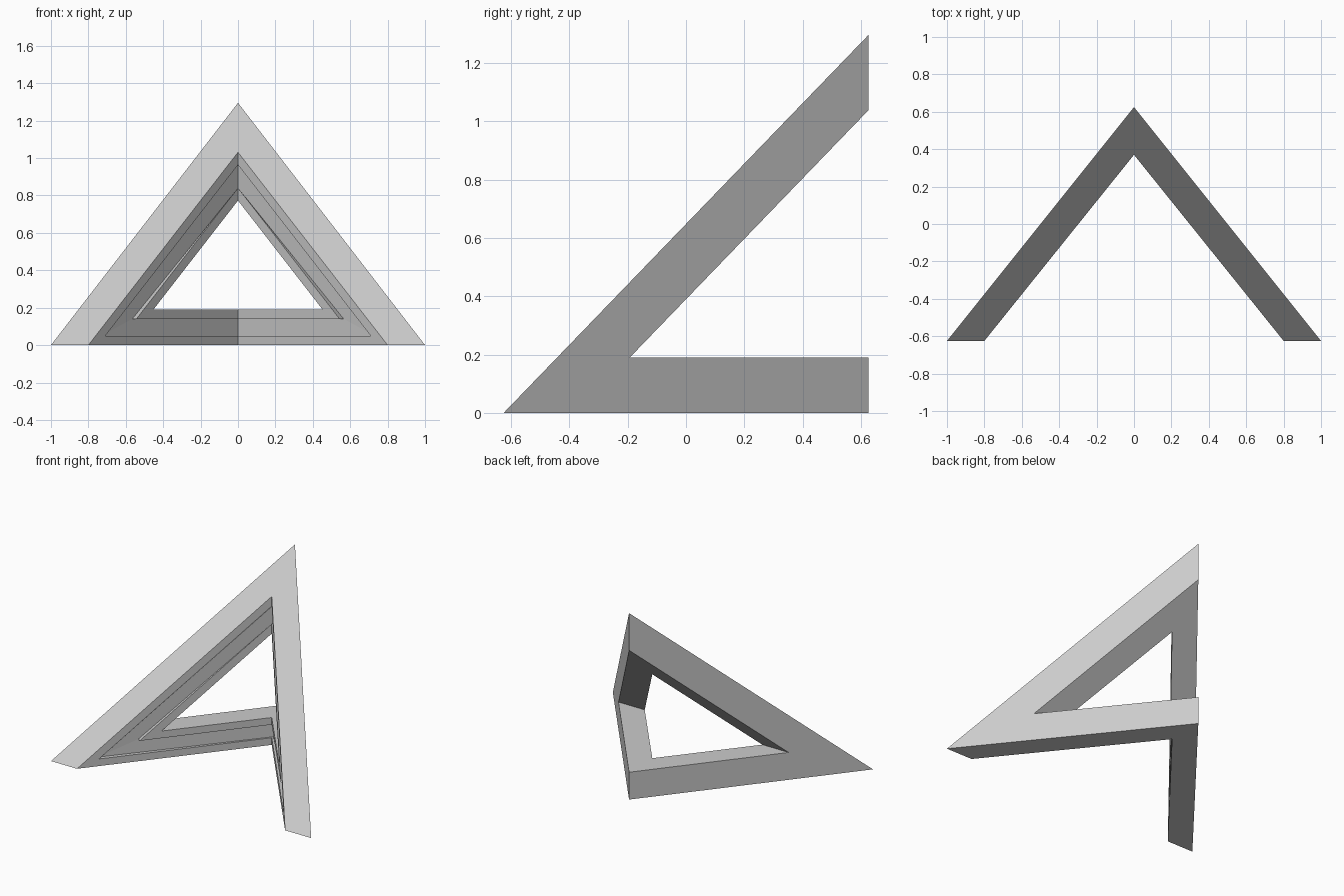
import bpy, bmesh

if "Cube" in bpy.data.objects:
    bpy.data.objects.remove(bpy.data.objects["Cube"])

Y0, Y1, YI = -0.625, 0.625, 0.37       # front tips, outer ridge, inner ridge
SLOPE = 1.295 / 1.25                   # slope of the raised bars
BAR, DROP = 0.19, 0.258                # bar heights: lower bar, raised bar
CORNER = Y0 + (BAR + DROP) / SLOPE     # y where the two bars part


def outer_x(y):
    return (Y1 - y) / (Y1 - Y0)


def inner_x(y):
    return 0.8 * (YI - y) / (YI - Y0)


def v_loop(face_x, y_end, a=0.0, b=1.0):
    """V-shaped outline on one wall, spanning fractions a..b of the bar width."""
    def edge(t):
        return Y0 + t * (CORNER - Y0), t * BAR
    top = SLOPE * (y_end - Y0)
    yz = [edge(a), (y_end, top - a * DROP), (y_end, top - b * DROP),
          edge(b), (y_end, b * BAR), (y_end, a * BAR)]
    return [(face_x(y), y, z) for y, z in yz]


bm = bmesh.new()
for side in (-1, 1):
    outer = v_loop(outer_x, Y1)
    inner = v_loop(inner_x, YI)
    rim = v_loop(inner_x, YI, 0.26, 0.74)
    # groove floor, sunk into the wall but held on the centre plane
    floor = [(x + (0.022 if x > 0.01 else 0), y + 0.018, z) for x, y, z in rim]
    rings = [[bm.verts.new((side * x, y, z)) for x, y, z in ring]
             for ring in (outer, inner, rim, floor)]
    # outer wall and groove floor
    for r in (rings[0], rings[3]):
        bm.faces.new([r[i] for i in (0, 1, 2, 3)])
        bm.faces.new([r[i] for i in (0, 3, 4, 5)])
    # bar edges, border of the inner wall, groove sides
    for p, q in zip(rings, rings[1:]):
        for i, j in ((0, 1), (2, 3), (3, 4), (5, 0)):
            bm.faces.new((p[i], p[j], q[j], q[i]))

# join both wings at the centre
bmesh.ops.remove_doubles(bm, verts=bm.verts, dist=0.0005)
bmesh.ops.recalc_face_normals(bm, faces=bm.faces)
mesh = bpy.data.meshes.new("grooved_chevron_frame")
bm.to_mesh(mesh)
bm.free()
bpy.context.collection.objects.link(bpy.data.objects.new("grooved_chevron_frame", mesh))
